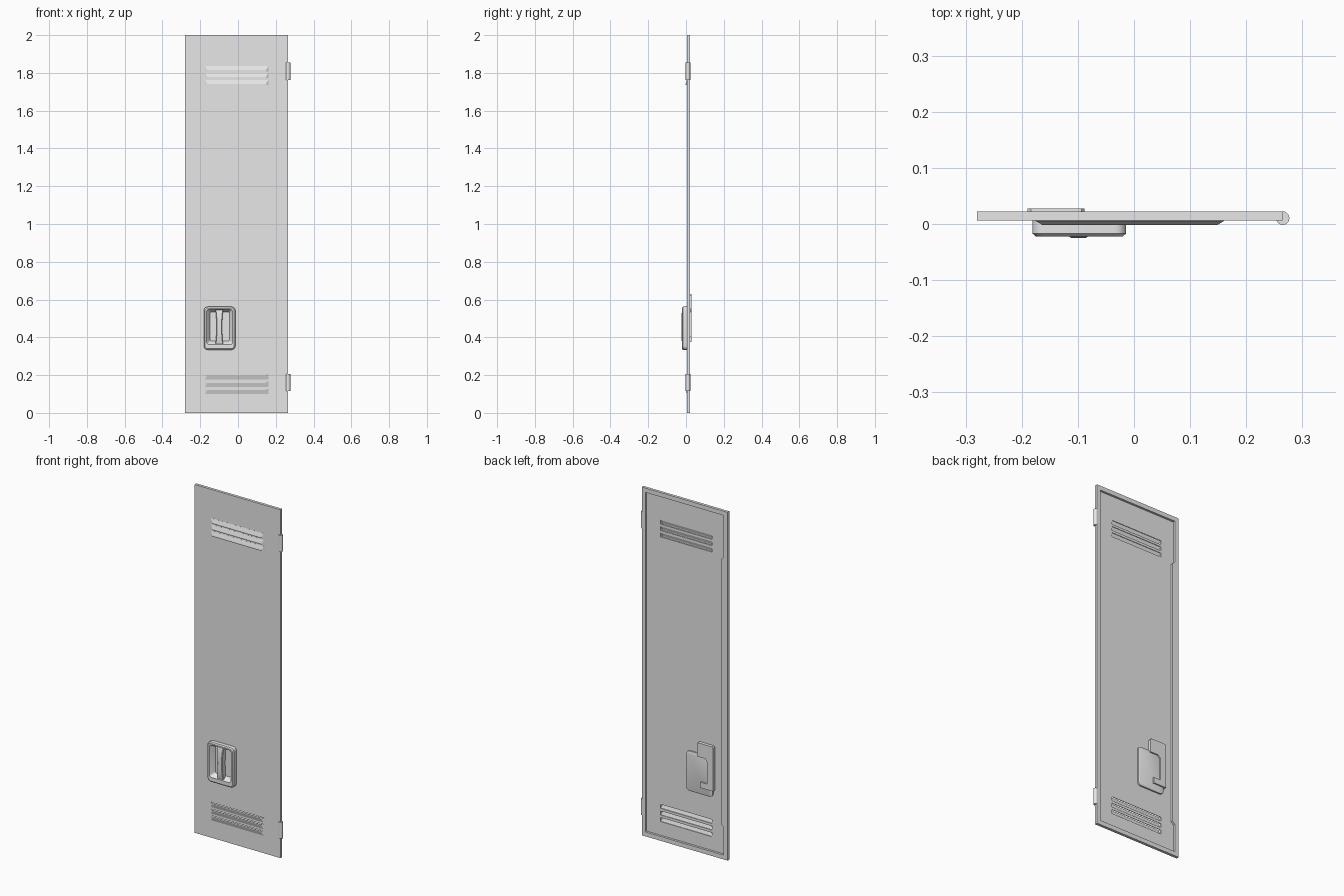
import bpy, bmesh, math

if "Cube" in bpy.data.objects:
    bpy.data.objects.remove(bpy.data.objects["Cube"])

grey = bpy.data.materials.new("painted_grey_metal")
grey.diffuse_color = (0.8, 0.8, 0.8, 1)
grey.use_nodes = True
grey.node_tree.nodes["Principled BSDF"].inputs["Base Color"].default_value = grey.diffuse_color


def make(name, verts, faces, smooth=False):
    """Mesh object from lists, with consistent outward normals."""
    me = bpy.data.meshes.new(name)
    me.from_pydata(verts, [], faces)
    bm = bmesh.new()
    bm.from_mesh(me)
    bmesh.ops.recalc_face_normals(bm, faces=bm.faces)
    bm.to_mesh(me)
    bm.free()
    me.materials.append(grey)
    ob = bpy.data.objects.new(name, me)
    bpy.context.collection.objects.link(ob)
    if smooth:
        select(ob)
        bpy.ops.object.shade_smooth_by_angle(angle=math.radians(30))
    return ob


def select(ob):
    bpy.ops.object.select_all(action='DESELECT')
    ob.select_set(True)
    bpy.context.view_layer.objects.active = ob


def loft(name, loops, smooth=False):
    """Skin a list of equal closed loops and cap both ends."""
    n = len(loops[0])
    verts = [v for lp in loops for v in lp]
    faces = [(a * n + i, a * n + (i + 1) % n, (a + 1) * n + (i + 1) % n, (a + 1) * n + i)
             for a in range(len(loops) - 1) for i in range(n)]
    faces += [tuple(range(n)), tuple(range(len(verts) - n, len(verts)))]
    return make(name, verts, faces, smooth)


def prism(name, pts, y0, y1):
    return loft(name, [[(x, y, z) for x, z in pts] for y in (y0, y1)])


def rect(x0, x1, z0, z1):
    return [(x0, z0), (x1, z0), (x1, z1), (x0, z1)]


def rounded(y, x0, x1, z0, z1, r, seg=5):
    """Rounded rectangle loop at depth y."""
    out = []
    for k, (cx, cz) in enumerate([(x1 - r, z1 - r), (x0 + r, z1 - r),
                                  (x0 + r, z0 + r), (x1 - r, z0 + r)]):
        for i in range(seg + 1):
            a = math.pi / 2 * (k + i / seg)
            out.append((cx + r * math.cos(a), y, cz + r * math.sin(a)))
    return out


def cut(ob, cutter):
    cutter.hide_render = True
    m = ob.modifiers.new("cut", 'BOOLEAN')
    m.operation, m.solver, m.object = 'DIFFERENCE', 'EXACT', cutter
    select(ob)
    bpy.ops.object.modifier_apply(modifier=m.name)
    bpy.data.objects.remove(cutter)


# Door panel: slab hollowed from the back, leaving a rim that widens on the latch side
XL, XR, FRONT, BACK = -0.28, 0.265, 0.006, 0.022
door = prism("door_panel", rect(XL, XR, 0, 2), FRONT, BACK)
recess = [(XL + .025, .025), (XR - .022, .025), (XR - .022, 1.975), (XL + .025, 1.975),
          (XL + .025, 1.735), (XL + .042, 1.72), (XL + .042, .20), (XL + .025, .185)]
cut(door, prism("recess_cutter", recess, 0.0095, 0.05))

# Louvres: upper set opens downwards, lower set opens upwards
LX0, LX1, H = -0.175, 0.16, 0.027
louvres = [(z, -1) for z in (1.822, 1.786, 1.749)] + [(z, 1) for z in (.190, .152, .114)]
for i, (zc, d) in enumerate(louvres):
    zs, zo = zc - d * H / 2, zc + d * H / 2      # seam edge, open edge
    cut(door, prism("slot_cutter", rect(LX0 + .004, LX1 - .004, min(zs, zo) + .003,
                                        max(zs, zo) - .001), -0.02, 0.03))
    v = [(LX0, FRONT, zs), (LX1, FRONT, zs), (LX1, FRONT, zo), (LX0, FRONT, zo),
         (LX0 + .012, -.001, zo), (LX1 - .012, -.001, zo),
         (LX0 + .012, -.001, zo - d * .006), (LX1 - .012, -.001, zo - d * .006)]
    f = [(0, 1, 7, 6), (6, 7, 5, 4), (0, 6, 4, 3), (1, 2, 5, 7)]
    lv = make(f"louvre_{i + 1}", v, f)
    s = lv.modifiers.new("thickness", 'SOLIDIFY')
    s.thickness, s.offset = 0.0015, 0

# Handle cup: one skin from the back face, around the bezel and into the front recess
loft("handle_cup", [
    rounded(.0205, -.174, -.020, .341, .555, .016),
    rounded(.0180, -.181, -.014, .334, .562, .020),
    rounded(-.017, -.181, -.014, .334, .562, .020),
    rounded(-.022, -.175, -.020, .340, .556, .016),
    rounded(-.022, -.166, -.029, .362, .549, .012),
    rounded(-.018, -.162, -.033, .366, .546, .011),
    rounded(.004, -.147, -.046, .380, .535, .008)], smooth=True)

# Handle lever: bowed upright bar, narrower at its waist
CX = -0.099
stations = [(.366, .021, -.019), (.385, .018, -.0235), (.42, .0155, -.025), (.455, .015, -.025),
            (.49, .0155, -.025), (.525, .018, -.0235), (.546, .021, -.019)]
loft("handle_lever", [[(CX - w, .004, z), (CX - w, y + .003, z), (CX - w + .003, y, z),
                       (CX + w - .003, y, z), (CX + w, y + .003, z), (CX + w, .004, z)]
                      for z, w, y in stations], smooth=True)

# Latch plate behind the handle: upper block, side strip and small lower tab
latch = [(-.19, .375), (-.11, .375), (-.11, .408), (-.152, .408), (-.152, .535), (-.14, .55),
         (-.088, .55), (-.088, .622), (-.094, .63), (-.184, .63), (-.19, .622)]
prism("latch_plate", latch, 0.0095, 0.028)

# Hinge barrels on the right edge
for name, z0, z1 in (("upper_hinge", 1.762, 1.855), ("lower_hinge", .115, .207)):
    ring = [(.265 + .012 * math.cos(a), .0105 + .012 * math.sin(a))
            for a in (math.tau * k / 20 for k in range(20))]
    loft(name, [[(x, y, z) for x, y in ring] for z in (z0, z1)], smooth=True)
